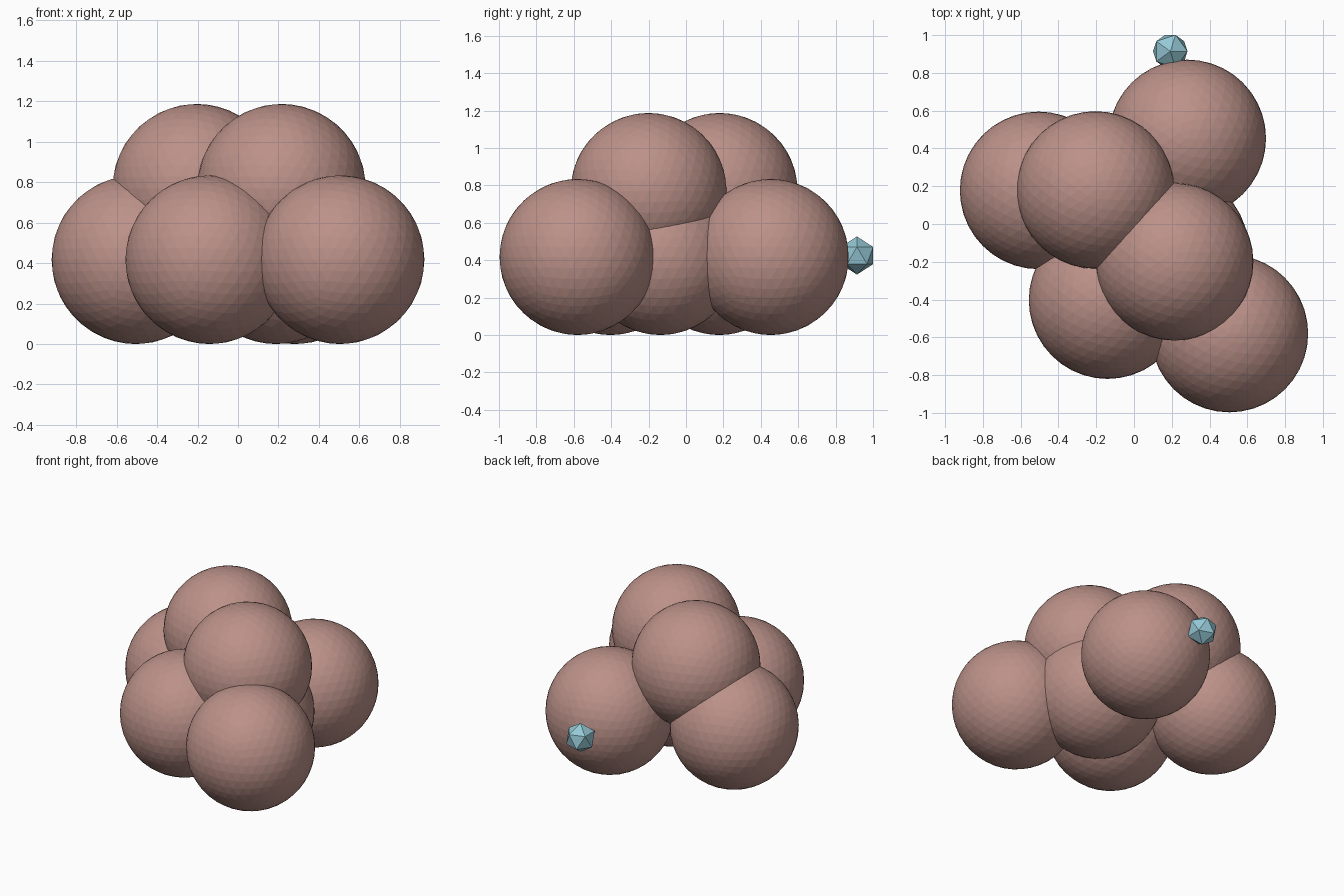
import bpy

if "Cube" in bpy.data.objects:
    bpy.data.objects.remove(bpy.data.objects["Cube"])


def make_material(name, rgb):
    m = bpy.data.materials.new(name)
    m.diffuse_color = (*rgb, 1.0)
    m.use_nodes = True
    m.node_tree.nodes["Principled BSDF"].inputs["Base Color"].default_value = m.diffuse_color
    return m


def ball(name, loc, radius, subdivisions, mat):
    bpy.ops.mesh.primitive_ico_sphere_add(
        subdivisions=subdivisions, radius=radius, location=loc)
    ob = bpy.context.object
    ob.name = name
    ob.data.materials.append(mat)
    return ob


pink = make_material("dusty pink", (0.50, 0.285, 0.25))
blue = make_material("pale blue", (0.30, 0.58, 0.67))

R = 0.417          # all large balls share one radius
UPPER = 0.77       # height of the second layer

# lower layer of balls resting on the ground
for x, y in [(-0.505, 0.178), (-0.14, -0.403), (0.505, -0.58),
             (0.282, 0.453), (0.19, -0.137)]:
    ball("lower_ball", (x, y, R), R, 4, pink)

# upper layer
for x, y in [(-0.204, 0.18), (0.215, -0.2)]:
    ball("upper_ball", (x, y, UPPER), R, 4, pink)

# small faceted bead on the back
ball("small_bead", (0.192, 0.914, 0.425), 0.102, 1, blue)
